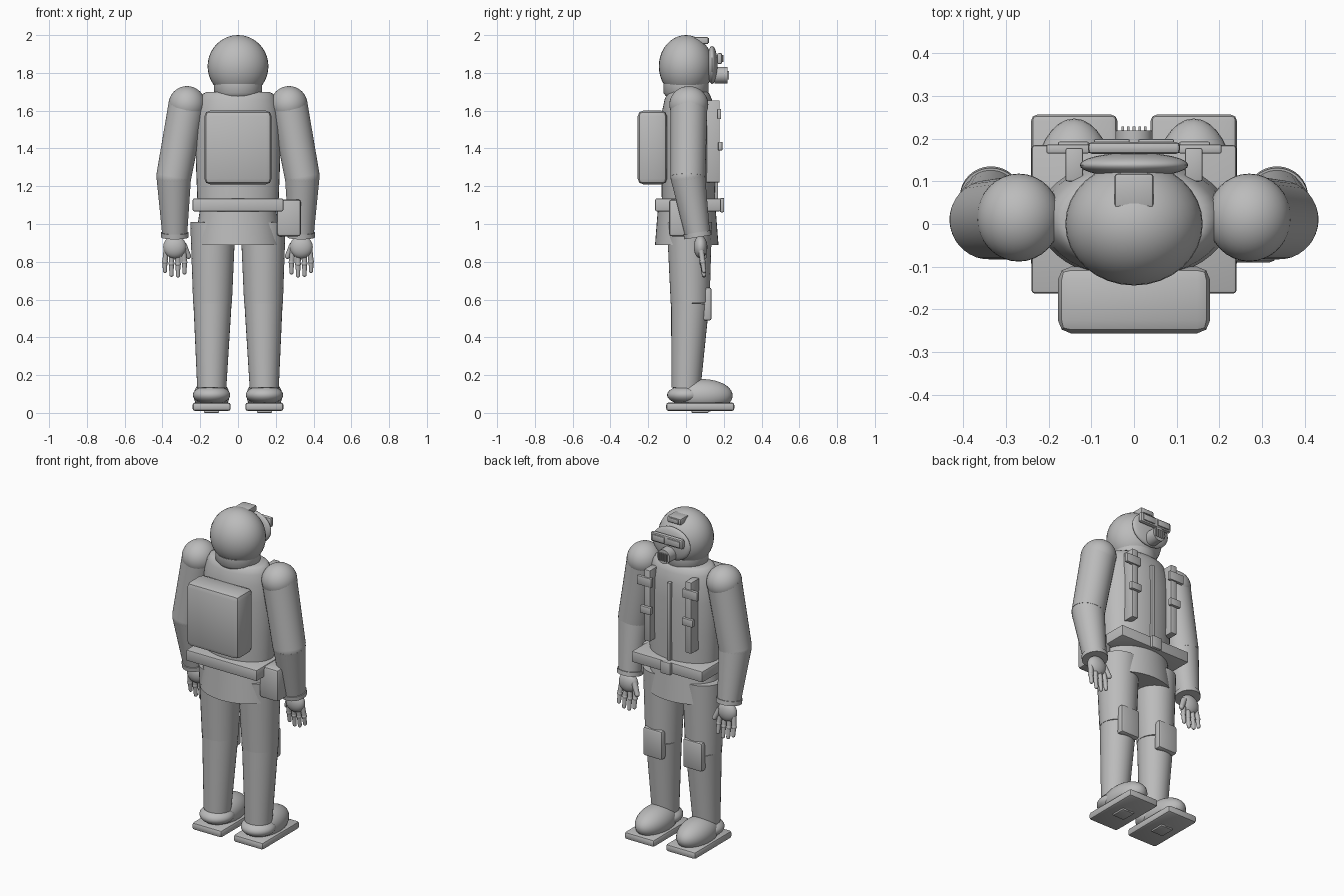
import bpy
import bmesh
import math
from mathutils import Vector, Matrix

if "Cube" in bpy.data.objects:
    bpy.data.objects.remove(bpy.data.objects["Cube"], do_unlink=True)

grey = bpy.data.materials.new("suit grey")
grey.use_nodes = True
grey.diffuse_color = (0.5, 0.5, 0.5, 1)
grey.node_tree.nodes["Principled BSDF"].inputs["Base Color"].default_value = (0.5, 0.5, 0.5, 1)


def finish(name, bm, angle=40):
    bmesh.ops.recalc_face_normals(bm, faces=bm.faces)
    mesh = bpy.data.meshes.new(name)
    bm.to_mesh(mesh)
    bm.free()
    mesh.materials.append(grey)
    obj = bpy.data.objects.new(name, mesh)
    bpy.context.collection.objects.link(obj)
    bpy.ops.object.select_all(action="DESELECT")
    obj.select_set(True)
    bpy.context.view_layer.objects.active = obj
    bpy.ops.object.shade_smooth_by_angle(angle=math.radians(angle))
    return obj


def box(name, lo, hi, bevel=0.0, segments=2, tilt=0.0):
    """Bevelled box between two corners, optionally tipped about x."""
    lo, hi = Vector(lo), Vector(hi)
    bm = bmesh.new()
    bmesh.ops.create_cube(bm, size=1)
    bmesh.ops.scale(bm, verts=bm.verts, vec=hi - lo)
    if bevel:
        bmesh.ops.bevel(bm, geom=bm.edges[:], offset=bevel, segments=segments,
                        profile=0.5, affect="EDGES")
    bmesh.ops.rotate(bm, verts=bm.verts, matrix=Matrix.Rotation(tilt, 3, "X"))
    bmesh.ops.translate(bm, verts=bm.verts, vec=(lo + hi) / 2)
    return finish(name, bm, 30)


def ellipsoid(name, centre, radii):
    bm = bmesh.new()
    bmesh.ops.create_uvsphere(bm, u_segments=32, v_segments=20, radius=1)
    bmesh.ops.scale(bm, verts=bm.verts, vec=radii)
    bmesh.ops.translate(bm, verts=bm.verts, vec=centre)
    return finish(name, bm)


def limb(name, a, b, ra, rb):
    """Tapered cylinder from a to b."""
    a, b = Vector(a), Vector(b)
    bm = bmesh.new()
    bmesh.ops.create_cone(bm, cap_ends=True, segments=32, radius1=ra, radius2=rb,
                          depth=(b - a).length)
    turn = (b - a).to_track_quat("Z", "Y").to_matrix()
    bmesh.ops.rotate(bm, verts=bm.verts, matrix=turn)
    bmesh.ops.translate(bm, verts=bm.verts, vec=(a + b) / 2)
    return finish(name, bm)


def loft(name, rings, y=0.0, sides=40):
    """Stack of ellipses given as (z, x radius, y radius), capped."""
    bm = bmesh.new()
    loops = [[bm.verts.new((rx * math.cos(math.tau * i / sides),
                            y + ry * math.sin(math.tau * i / sides), z))
              for i in range(sides)] for z, rx, ry in rings]
    for low, high in zip(loops, loops[1:]):
        for i in range(sides):
            j = (i + 1) % sides
            bm.faces.new((low[i], low[j], high[j], high[i]))
    bm.faces.new(loops[0])
    bm.faces.new(loops[-1])
    return finish(name, bm)


# Torso, hips and collar
loft("torso", [(1.12, 0.215, 0.14), (1.3, 0.222, 0.143), (1.5, 0.225, 0.143),
               (1.6, 0.215, 0.138), (1.66, 0.2, 0.125), (1.69, 0.185, 0.112),
               (1.7, 0.165, 0.1)], y=0.012)
loft("pelvis", [(0.89, 0.23, 0.168), (1.12, 0.195, 0.15)], y=0.004)
loft("neck_collar", [(1.65, 0.08, 0.08), (1.675, 0.112, 0.105), (1.695, 0.128, 0.12),
                     (1.74, 0.128, 0.12)])

# Belt, buckle, pouch and backpack
box("belt", (-0.24, -0.163, 1.067), (0.24, 0.185, 1.135), 0.008)
box("buckle", (-0.035, 0.18, 1.062), (0.035, 0.202, 1.138), 0.006)
box("belt_pouch", (0.206, -0.09, 0.935), (0.333, 0.05, 1.13), 0.015)
box("backpack", (-0.178, -0.256, 1.21), (0.178, -0.1, 1.6), 0.03)

# Helmet, visor, goggles, lamp and breathing filter
ellipsoid("helmet", (0, 0, 1.835), (0.161, 0.144, 0.165))
ellipsoid("visor", (0, 0.138, 1.842), (0.127, 0.029, 0.1))
box("goggles", (-0.108, 0.164, 1.847), (0.108, 0.192, 1.905), 0.01)
box("helmet_lamp", (-0.046, 0.038, 1.952), (0.046, 0.118, 1.99), 0.008)
box("lamp_glass", (-0.032, 0.112, 1.958), (0.032, 0.122, 1.984), 0.003)
limb("breathing_filter", (0, 0.15, 1.788), (0, 0.219, 1.788), 0.045, 0.043)
for i in range(5):
    x = (i - 2) * 0.013
    box("filter_bar", (x - 0.003, 0.215, 1.765), (x + 0.003, 0.228, 1.811))

# Front zip
box("front_zip", (-0.011, 0.145, 1.135), (0.011, 0.17, 1.61), 0.003)

for s, side in ((-1, "right"), (1, "left")):
    def at(x, y, z):
        return (s * x, y, z)

    def side_box(name, x, half, y0, y1, z0, z1, bevel):
        return box(f"{side}_{name}", (s * x - half, y0, z0), (s * x + half, y1, z1), bevel)

    # Goggle lens and chest strap with clips
    side_box("lens", 0.052, 0.042, 0.188, 0.199, 1.857, 1.895, 0.004)
    side_box("chest_strap", 0.14, 0.02, 0.1, 0.178, 1.22, 1.655, 0.004)
    side_box("upper_clip", 0.155, 0.05, 0.165, 0.186, 1.555, 1.61, 0.004)
    side_box("lower_clip", 0.142, 0.036, 0.17, 0.193, 1.39, 1.435, 0.004)

    # Arm
    elbow, wrist = at(0.34, 0.01, 1.25), at(0.335, 0.062, 0.94)
    ellipsoid(f"{side}_shoulder", at(0.27, 0.015, 1.632), (0.098, 0.103, 0.098))
    limb(f"{side}_upper_arm", at(0.27, 0.015, 1.632), elbow, 0.098, 0.093)
    ellipsoid(f"{side}_elbow", elbow, (0.092, 0.092, 0.088))
    limb(f"{side}_forearm", elbow, wrist, 0.092, 0.066)
    limb(f"{side}_cuff", at(0.335, 0.059, 0.955), at(0.335, 0.063, 0.93), 0.073, 0.073)

    # Glove
    ellipsoid(f"{side}_palm", at(0.335, 0.077, 0.878), (0.061, 0.036, 0.06))
    for i, tip in enumerate((0.745, 0.728, 0.732, 0.752)):
        x = 0.29 + i * 0.03
        spread = 0.335 + (x - 0.335) * 1.15
        mid = (0.85 + tip) / 2
        limb(f"{side}_finger", at(x, 0.08, 0.86), at(spread, 0.088, mid), 0.0145, 0.014)
        ellipsoid(f"{side}_knuckle", at(spread, 0.088, mid), (0.0155, 0.0155, 0.0155))
        limb(f"{side}_fingertip", at(spread, 0.088, mid), at(spread, 0.095, tip), 0.013, 0.011)
        ellipsoid(f"{side}_fingertip_end", at(spread, 0.095, tip), (0.011, 0.011, 0.012))
    limb(f"{side}_thumb", at(0.29, 0.085, 0.89), at(0.262, 0.098, 0.83), 0.018, 0.014)
    ellipsoid(f"{side}_thumb_end", at(0.262, 0.098, 0.83), (0.014, 0.014, 0.015))

    # Leg and knee pad
    knee, ankle = at(0.135, 0.022, 0.58), at(0.139, 0.0, 0.13)
    limb(f"{side}_thigh", at(0.133, 0.018, 1.01), knee, 0.12, 0.103)
    limb(f"{side}_shin", knee, ankle, 0.101, 0.077)
    side_box("knee_pad", 0.135, 0.065, 0.088, 0.136, 0.488, 0.665, 0.014)

    # Boot
    ellipsoid(f"{side}_boot_heel", at(0.14, 0.0, 0.095), (0.099, 0.1, 0.05))
    ellipsoid(f"{side}_boot_toe", at(0.14, 0.085, 0.092), (0.095, 0.162, 0.087))
    side_box("boot_sole", 0.14, 0.101, -0.105, 0.256, 0.01, 0.055, 0.014)
    side_box("boot_tread", 0.14, 0.04, 0.03, 0.12, 0.0, 0.02, 0.004)
